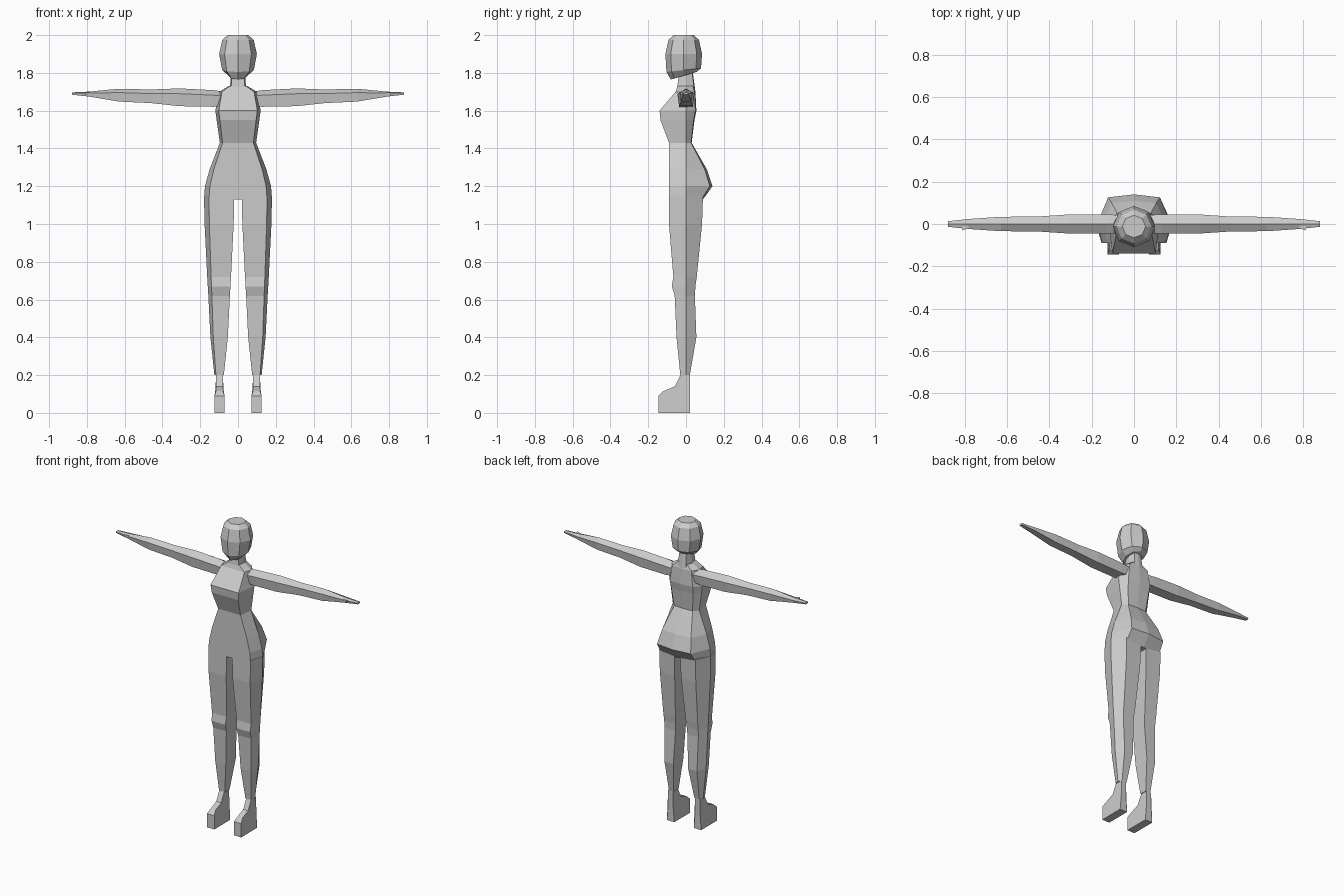
import bpy, bmesh
from math import sin, cos, pi

default_cube = bpy.data.objects.get("Cube")
if default_cube:
    bpy.data.objects.remove(default_cube)

# One colour for the whole figure
colour = (.6, .6, .6, 1)
grey = bpy.data.materials.new("plain grey")
grey.use_nodes = True
grey.diffuse_color = colour
shader = grey.node_tree.nodes["Principled BSDF"]
shader.inputs["Base Color"].default_value = colour


def loft(name, rings, mirror=False):
    """Skin a row of equal rings, cap both ends, optionally mirror in x."""
    bm = bmesh.new()
    loops = [[bm.verts.new(point) for point in ring] for ring in rings]
    for lower, upper in zip(loops, loops[1:]):
        for i in range(len(lower)):
            bm.faces.new((lower[i - 1], lower[i], upper[i], upper[i - 1]))
    bm.faces.new(loops[0])
    bm.faces.new(loops[-1])
    bmesh.ops.recalc_face_normals(bm, faces=bm.faces)
    mesh = bpy.data.meshes.new(name)
    bm.to_mesh(mesh)
    bm.free()
    mesh.materials.append(grey)
    part = bpy.data.objects.new(name, mesh)
    bpy.context.collection.objects.link(part)
    if mirror:
        modifier = part.modifiers.new("Mirror", "MIRROR")
        modifier.use_mirror_merge = False


def body_ring(z, width, front, back):
    """Flat front, a ridge on each side, and a faceted back."""
    left = [(width * .85, front, z), (width, 0, z), (width * .7, back * .9, z)]
    right = [(-x, y, height) for x, y, height in reversed(left)]
    return left + [(0, back, z)] + right + [(0, front, z)]


def head_ring(z, radius, tilt):
    """Eight-sided ring whose front dips by the tilt."""
    depth = radius * .97 + tilt
    angles = [i * pi / 4 for i in range(8)]
    return [(radius * sin(a), -.012 - depth * cos(a), z - tilt * cos(a))
            for a in angles]


def leg_ring(z, half_width, front, back):
    """Flat front and back around a straight leg axis, ridged outside."""
    axis = .1
    inner, outer = axis - half_width, axis + half_width
    front_edge = axis + half_width * .67
    back_edge = axis + half_width * .4
    return [(inner, front, z), (front_edge, front, z), (outer, 0, z),
            (back_edge, back, z), (inner, back, z), (inner, 0, z)]


def arm_ring(x, half_height, depth):
    """Six-sided ring on a gently rising arm axis."""
    axis = 1.66 + x * .035
    top, bottom = axis + half_height, axis - half_height
    shoulder = axis + half_height * .4
    return [(x, 0, top), (x, -depth, shoulder), (x, -depth * .8, bottom),
            (x, depth * .8, bottom), (x, depth, shoulder)]


# Torso from crotch through hips, waist and bust to the shoulders
torso = [
    (1.13, .18, -.09, .09), (1.2, .175, -.09, .14), (1.29, .15, -.09, .11),
    (1.43, .096, -.09, .03), (1.55, .113, -.135, .045), (1.6, .12, -.14, .055),
    (1.7, .1, -.055, .05), (1.73, .05, -.045, .04)]
loft("torso", [body_ring(*row) for row in torso])

# Neck tapers up into the head
neck = [(1.7, .045, -.05, .05), (1.81, .035, -.035, .035)]
loft("neck", [body_ring(*row) for row in neck])

# Head with a tilted jaw and a flat crown
head = [(1.785, .05, .02), (1.815, .084, .01), (1.9, .1, 0),
        (1.975, .083, 0), (2, .055, 0)]
loft("head", [head_ring(*row) for row in head])

# Legs from thigh through the raised kneecap to the ankle
leg = [(1.15, .08, -.09, .09), (1, .077, -.09, .085), (.72, .063, -.067, .057),
       (.67, .06, -.075, .05), (.62, .057, -.06, .047),
       (.4, .046, -.05, .055), (.2, .025, -.03, .02)]
loft("legs", [leg_ring(*row) for row in leg], mirror=True)

# Feet: one side outline carried across the width, narrower at the instep
toe, heel, ankle = -.145, .02, .2
outline = [(toe, 0), (toe, .09), (-.12, .115), (-.06, .14),
           (-.03, ankle), (heel, ankle), (heel, .1), (heel, 0)]


def foot_side(direction):
    return [(.098 + direction * (.027 if z < .1 else .018), y, z)
            for y, z in outline]


loft("feet", [foot_side(-1), foot_side(1)], mirror=True)

# Arms taper from shoulder and elbow to a flat hand
arm = [(.05, .035, .042), (.13, .044, .045), (.31, .047, .045),
       (.46, .036, .035), (.63, .034, .034), (.79, .013, .023), (.88, .006, .013)]
loft("arms", [arm_ring(*row) for row in arm], mirror=True)


def thumb_ring(x, reach):
    """Thin upright slice of the thumb, rooted inside the hand."""
    root, low, high = -.01, 1.685, 1.697
    return [(x, root, low), (x, -reach, low), (x, -reach, high), (x, root, high)]


loft("thumbs", [thumb_ring(.78, .018), thumb_ring(.81, .03)], mirror=True)
